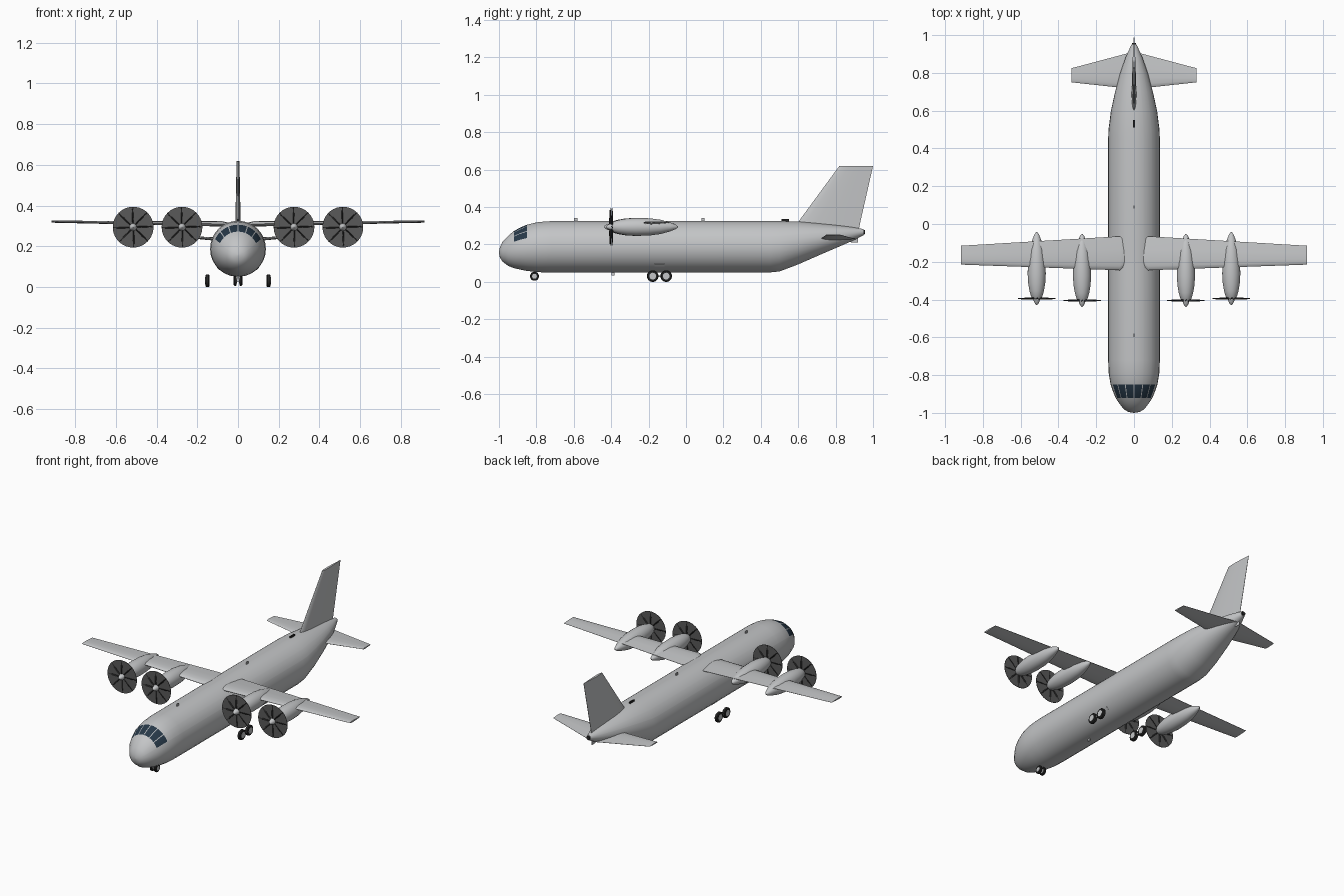
import bpy, math
from math import sin, cos, pi, radians
from mathutils import Vector

cube = bpy.data.objects.get("Cube")
if cube:
    bpy.data.objects.remove(cube, do_unlink=True)


def material(name, r, g, b):
    m = bpy.data.materials.new(name)
    m.use_nodes = True
    m.diffuse_color = (r, g, b, 1)
    m.node_tree.nodes["Principled BSDF"].inputs["Base Color"].default_value = (r, g, b, 1)
    return m


GREY = material("light grey paint", .55, .56, .57)
DISC = material("propeller grey", .1, .1, .1)
BLACK = material("rubber black", .02, .02, .02)
GLASS = material("window glass", .02, .04, .065)


def loft(name, rings, mats, pick=None, angle=35):
    """Skin closed rings of points, cap both ends, and colour faces by a rule."""
    n = len(rings[0])
    verts = [p for ring in rings for p in ring]
    faces, slots = [], []
    for r in range(len(rings) - 1):
        for i in range(n):
            j = (i + 1) % n
            faces.append((r * n + i, r * n + j, r * n + n + j, r * n + n + i))
            slots.append(pick(r, i) if pick else 0)
    last = len(verts) - n
    faces += [tuple(range(n))[::-1], tuple(range(last, last + n))]
    slots += [0, 0]
    # wind every face outwards
    volume = 0
    for f in faces:
        a = Vector(verts[f[0]])
        for k in range(1, len(f) - 1):
            volume += a.dot(Vector(verts[f[k]]).cross(Vector(verts[f[k + 1]])))
    if volume < 0:
        faces = [f[::-1] for f in faces]
    mesh = bpy.data.meshes.new(name)
    mesh.from_pydata(verts, [], faces)
    for m in mats:
        mesh.materials.append(m)
    for p, s in zip(mesh.polygons, slots):
        p.material_index = s
        p.use_smooth = True
    mesh.set_sharp_from_angle(angle=radians(angle))
    obj = bpy.data.objects.new(name, mesh)
    bpy.context.collection.objects.link(obj)
    return obj


def ring_y(x, y, z, rx, rz, angles):
    return [(x + rx * sin(a), y, z + rz * cos(a)) for a in angles]


def spin_y(name, x, y, z, profile, mat, n=24):
    """Body of revolution along y; profile holds (y offset, radius)."""
    angles = [2 * pi * i / n for i in range(n)]
    return loft(name, [ring_y(x, y + d, z, r, r, angles) for d, r in profile], [mat])


def spin_x(name, x, y, z, profile, mat, n=28):
    """Body of revolution along x; profile holds (x offset, radius)."""
    angles = [2 * pi * i / n for i in range(n)]
    return loft(name, [[(x + d, y + r * sin(a), z + r * cos(a)) for a in angles]
                       for d, r in profile], [mat])


def foil(name, sections, upright=False, mat=GREY):
    """Tapered surface; sections hold (span, leading y, trailing y, offset, thickness)."""
    ts = [0, .03, .12, .3, .6, 1]
    half = [0, .42, .8, 1, .72, .08]
    outline = list(zip(ts, half)) + [(t, -h) for t, h in list(zip(ts, half))[:0:-1]]
    rings = []
    for span, lead, trail, off, thick in sections:
        ring = []
        for t, h in outline:
            y, c = lead + (trail - lead) * t, off + h * thick / 2
            ring.append((c, y, span) if upright else (span, y, c))
        rings.append(ring)
    return loft(name, rings, [mat], angle=50)


def box(name, centre, size, mat, rot=(0, 0, 0)):
    sx, sy, sz = (s / 2 for s in size)
    rings = [[(-sx, y, -sz), (sx, y, -sz), (sx, y, sz), (-sx, y, sz)] for y in (-sy, sy)]
    obj = loft(name, rings, [mat])
    obj.location = centre
    obj.rotation_euler = rot
    return obj


# fuselage: station y, bottom z, top z, half width
stations = [
    (-1, .154, .16, .002), (-.995, .13, .185, .03), (-.98, .107, .215, .055),
    (-.95, .085, .247, .078), (-.92, .073, .272, .098), (-.885, .065, .291, .112),
    (-.85, .058, .306, .124), (-.79, .051, .32, .134), (-.72, .05, .325, .137),
    (.45, .05, .325, .137), (.5, .055, .325, .135), (.6, .093, .323, .122),
    (.7, .137, .314, .1), (.8, .18, .304, .073), (.88, .215, .294, .045),
    (.95, .25, .282, .014)]
# angles from the top: six panes with thin posts, then the plain underside
angles = [radians(22 * k + d) for k in range(-3, 3) for d in (1.2, 7.7, 14.3, 20.8)]
angles += [radians(66 + 12 * i) for i in range(20)]


def cockpit(r, i):
    return 1 if r in (4, 5) and i < 24 and i % 4 != 3 else 0


loft("fuselage", [ring_y(0, y, (lo + hi) / 2, w, (hi - lo) / 2, angles)
                  for y, lo, hi, w in stations], [GREY, GLASS], cockpit)
spin_y("tail_exhaust", 0, .945, .266, [(0, .013), (.012, .011)], BLACK, 12)

# fin, skeg and aerials
foil("fin", [(.26, .56, .92, 0, .028), (.32, .6, .932, 0, .026), (.62, .82, 1, 0, .014)], True)
foil("tail_skeg", [(.25, .84, .92, 0, .008), (.21, .885, .92, 0, .004)], True)
for name, y, z, length, height in (("front_aerial", -.59, .33, .018, .022),
                                   ("middle_aerial", .09, .33, .016, .022),
                                   ("belly_aerial", -.39, .045, .014, .02)):
    box(name, (0, y, z), (.005, length, height), GREY)
box("rear_aerial", (0, .53, .328), (.008, .04, .014), BLACK)

# nacelle and spinner outlines along y
nacelle = [(0, .022), (.012, .03), (.04, .038), (.08, .045), (.13, .048), (.2, .046),
           (.26, .038), (.31, .024), (.34, .012), (.353, .002)]
spinner = [(-.034, .001), (-.028, .008), (-.015, .015), (.008, .021)]

for side, s in (("left", 1), ("right", -1)):
    foil(side + "_wing", [(s * .05, -.225, -.085, .306, .02), (s * .075, -.245, -.065, .31, .026),
                          (s * .915, -.215, -.115, .321, .01)])
    foil(side + "_tailplane", [(s * .01, .715, .91, .228, .02), (s * .33, .75, .825, .252, .008)])

    # engines
    for place, x, y in (("inner", .275, -.405), ("outer", .515, -.395)):
        label = f"{side}_{place}_"
        z = .294
        spin_y(label + "nacelle", s * x, y, z, nacelle, GREY)
        spin_y(label + "spinner", s * x, y, z, spinner, GREY, 16)
        spin_y(label + "propeller_disc", s * x, y, z, [(-.001, .1), (.001, .1)], DISC, 40)
        for k in range(8):
            a = k * pi / 4
            # blade rings run outwards, untwisting towards the tip
            rings = []
            for r, w, twist in ((.015, .005, 1), (.04, .007, .8), (.08, .006, .5), (.099, .003, .35)):
                ring = []
                for u, v in ((-w, -.001), (w, -.001), (w, .001), (-w, .001)):
                    t = u * cos(twist) - v * sin(twist)
                    d = u * sin(twist) + v * cos(twist)
                    ring.append((s * x + r * sin(a) + t * cos(a), y + d,
                                 z + r * cos(a) - t * sin(a)))
                rings.append(ring)
            loft(f"{label}blade_{k + 1}", rings, [BLACK])

    # main wheels on a short beam, with a thin door on the hull
    for place, y in (("front", -.178), ("rear", -.106)):
        spin_x(f"{side}_{place}_main_tyre", s * .15, y, .031,
               [(-.01, .019), (-.01, .026), (-.006, .031), (.006, .031), (.01, .026), (.01, .019)], BLACK)
        spin_x(f"{side}_{place}_main_hub", s * .15, y, .031, [(-.011, .018), (.011, .018)], GREY)
    box(side + "_bogie_beam", (s * .15, -.142, .031), (.008, .07, .008), GREY)
    box(side + "_gear_door", (s * .096, -.142, .092), (.006, .055, .018), GREY, (0, s * radians(45), 0))

    # nose wheels
    spin_x(side + "_nose_tyre", s * .014, -.81, .03,
           [(-.007, .014), (-.007, .02), (-.004, .024), (.004, .024), (.007, .02), (.007, .014)], BLACK)
    spin_x(side + "_nose_hub", s * .014, -.81, .03, [(-.008, .013), (.008, .013)], GREY)

box("nose_strut", (0, -.81, .045), (.008, .01, .04), GREY)
